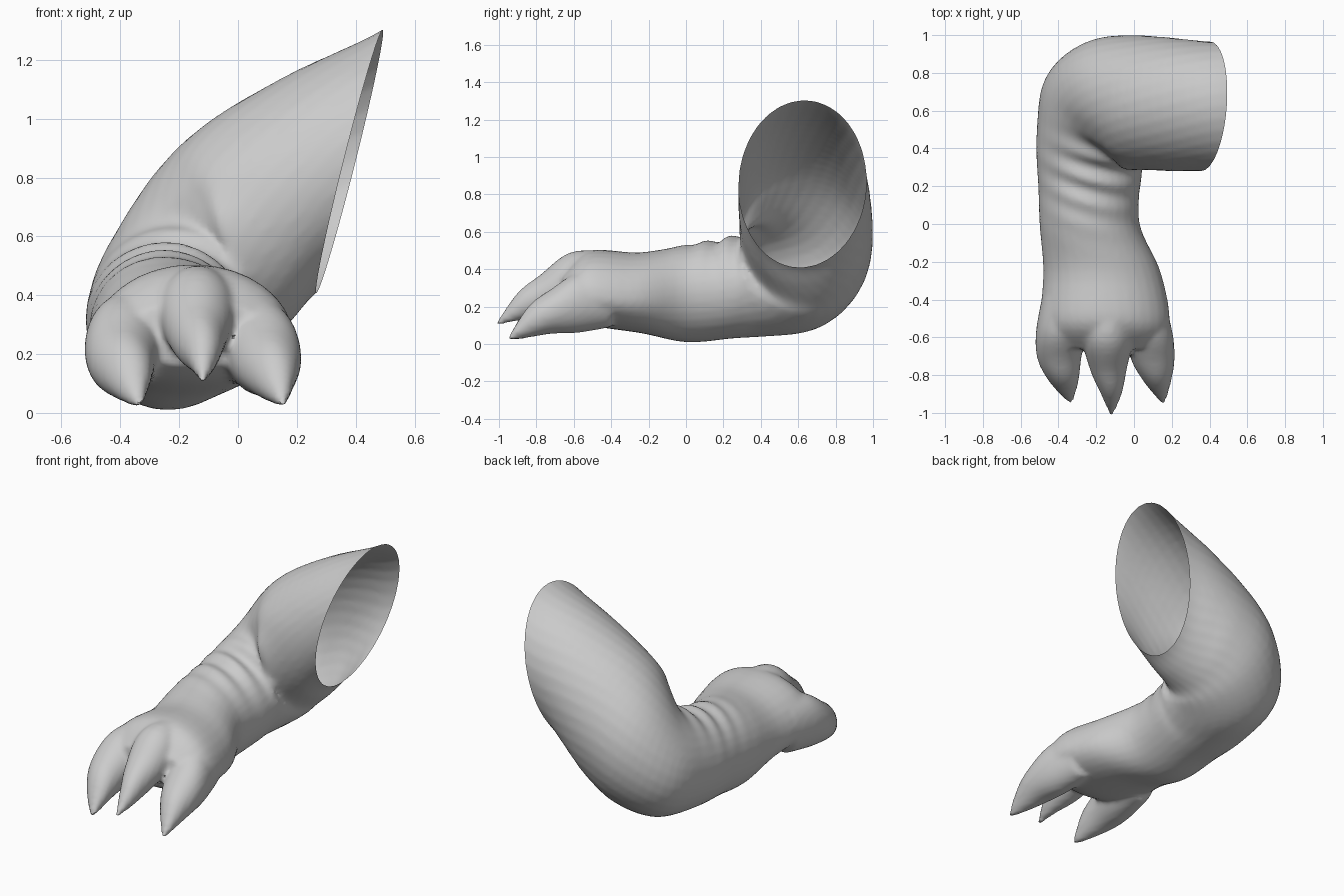
import bpy
import bmesh
from math import sin, cos, pi, radians, exp
from mathutils import Vector

cube = bpy.data.objects.get("Cube")
if cube:
    bpy.data.objects.remove(cube, do_unlink=True)

SIDES = 32
STEPS = 5


def spline(rows):
    """Blend a short list of section rows into many, passing through each one."""
    result = []
    last = len(rows) - 1
    for i in range(last):
        before, start, end, after = (
            rows[max(i - 1, 0)], rows[i], rows[i + 1], rows[min(i + 2, last)])
        for step in range(STEPS):
            t = step / STEPS
            result.append([
                b + t * (c - a) / 2
                + t * t * (a - 2.5 * b + 2 * c - d / 2)
                + t ** 3 * (1.5 * (b - c) + (d - a) / 2)
                for a, b, c, d in zip(before, start, end, after)])
    result.append(rows[-1])
    return result


def section(bm, x, y, z, bend, tilt, width, height, low):
    """One oval ring, turned by bend about a hinge that leans by tilt."""
    bend, tilt = radians(bend), radians(tilt)
    inward = Vector((cos(bend) * cos(tilt), -sin(bend), cos(bend) * sin(tilt)))
    hinge = Vector((-sin(tilt), 0, cos(tilt)))
    ring = []
    for i in range(SIDES):
        angle = 2 * pi * i / SIDES - tilt
        rise = sin(angle) * height
        if rise < 0:
            rise *= low
        ring.append(bm.verts.new(
            Vector((x, y, z)) + inward * cos(angle) * width + hinge * rise))
    return ring


def loft(bm, rows):
    """Closed skin over a series of sections."""
    rings = [section(bm, *row) for row in spline(rows)]
    faces = [bm.faces.new(rings[0]), bm.faces.new(rings[-1])]
    for near, far in zip(rings, rings[1:]):
        for i in range(SIDES):
            j = (i + 1) % SIDES
            faces.append(bm.faces.new((near[i], near[j], far[j], far[i])))
    bmesh.ops.recalc_face_normals(bm, faces=faces)


# Palm, forearm, elbow and upper arm: x, y, z, bend, tilt, width, height, low
ARM = [
    (-.14, -.66, .25, 0, 0, .26, .13, .7),
    (-.15, -.52, .25, 0, 0, .34, .25, .6),
    (-.17, -.25, .24, 0, 0, .31, .25, .72),
    (-.235, 0, .27, 0, 0, .265, .26, 1),
    (-.235, .25, .3, 0, 5, .275, .27, 1),
    (-.235, .4, .33, 22, 15, .3, .29, 1),
    (-.21, .545, .375, 45, 25, .35, .32, 1),
    (-.13, .63, .48, 70, 24, .355, .365, 1),
    (-.02, .645, .595, 90, 16, .355, .39, 1),
    (.165, .635, .725, 90, 2, .355, .415, 1),
    (.35, .625, .84, 90, -11, .345, .44, 1),
    (.5, .62, .93, 90, -12, .34, .45, 1),
]

# Clawed toes: x, y, z, width, height
TOES = [
    [(-.37, -.4, .25, .12, .16), (-.39, -.58, .23, .13, .165),
     (-.395, -.72, .18, .115, .125), (-.37, -.84, .125, .075, .09),
     (-.335, -.95, .025, .01, .01)],
    [(-.13, -.42, .34, .13, .16), (-.14, -.62, .34, .13, .15),
     (-.135, -.78, .26, .095, .11), (-.12, -.9, .2, .055, .075),
     (-.12, -1.01, .11, .01, .01)],
    [(.05, -.4, .24, .11, .15), (.08, -.58, .22, .125, .16),
     (.1, -.72, .175, .115, .12), (.125, -.84, .12, .07, .085),
     (.155, -.95, .03, .01, .01)],
]

bm = bmesh.new()
loft(bm, ARM)
for toe in TOES:
    loft(bm, [(x, y, z, 0, 0, w, h, 1) for x, y, z, w, h in toe])
mesh = bpy.data.meshes.new("clawed_arm")
bm.to_mesh(mesh)
bm.free()
arm = bpy.data.objects.new("clawed_arm", mesh)
bpy.context.collection.objects.link(arm)
bpy.ops.object.select_all(action="DESELECT")
arm.select_set(True)
bpy.context.view_layer.objects.active = arm

# Fuse the toes and arm into one skin
remesh = arm.modifiers.new("fuse", "REMESH")
remesh.mode = "VOXEL"
remesh.voxel_size = 0.016
soften = arm.modifiers.new("soften", "SMOOTH")
soften.factor = 0.5
soften.iterations = 4
for name in ("fuse", "soften"):
    bpy.ops.object.modifier_apply(modifier=name)

bm = bmesh.new()
bm.from_mesh(arm.data)
bm.normal_update()

# Skin folds on the inside of the elbow
fold_centre = Vector((-.2, .25, .55))
for v in bm.verts:
    mask = exp(-((v.co - fold_centre).length / .2) ** 2)
    wave = sin(v.co.y * 45 + v.co.x * 14 + v.co.z * 12)
    v.co += v.normal * .013 * mask * wave

# Open end of the upper arm
upper = [f for f in bm.faces if f.calc_center_median().y > .1]
geometry = set(upper)
for f in upper:
    geometry.update(f.edges)
    geometry.update(f.verts)
bmesh.ops.bisect_plane(
    bm, geom=list(geometry), dist=.0001, plane_co=(.27, .7, .4),
    plane_no=(1, -.06, -.25), clear_outer=True)
bm.to_mesh(arm.data)
bm.free()

# Plain grey skin
skin = bpy.data.materials.new("grey_skin")
skin.use_nodes = True
colour = (.6, .6, .6, 1)
skin.diffuse_color = colour
skin.node_tree.nodes["Principled BSDF"].inputs["Base Color"].default_value = colour
arm.data.materials.clear()
arm.data.materials.append(skin)
bpy.ops.object.shade_smooth_by_angle(angle=radians(50))
